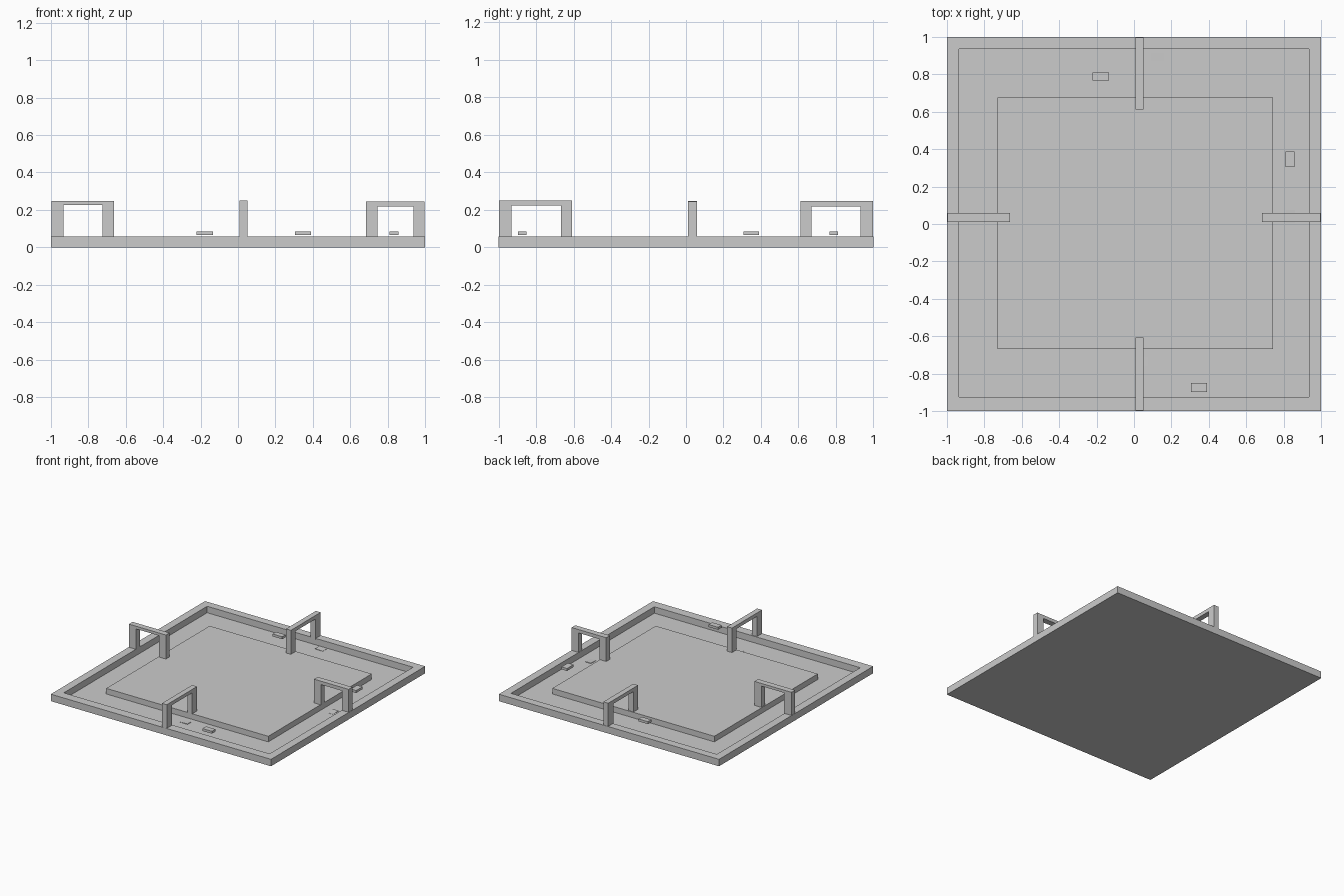
import bpy, bmesh, math
from mathutils import Matrix, Vector

if "Cube" in bpy.data.objects:
    bpy.data.objects.remove(bpy.data.objects["Cube"])


def finish(name, bm):
    bmesh.ops.recalc_face_normals(bm, faces=bm.faces)
    mesh = bpy.data.meshes.new(name)
    bm.to_mesh(mesh)
    bm.free()
    obj = bpy.data.objects.new(name, mesh)
    bpy.context.collection.objects.link(obj)
    return obj


def add_box(bm, x0, x1, y0, y1, z0, z1):
    size = Vector((x1 - x0, y1 - y0, z1 - z0))
    mid = Vector((x0 + x1, y0 + y1, z0 + z1)) / 2
    bmesh.ops.create_cube(bm, size=1, matrix=Matrix.Translation(mid) @ Matrix.Diagonal(size).to_4x4())


def box(name, *bounds):
    bm = bmesh.new()
    add_box(bm, *bounds)
    return finish(name, bm)


# Tray: thin floor with a raised rim, swept as rectangular rings
def tray(name):
    bm = bmesh.new()
    outer = (-1, 1, -1, 1)
    inner = (-0.935, 0.935, -0.925, 0.935)
    rings = []
    for (x0, x1, y0, y1), z in ((outer, 0), (outer, 0.057), (inner, 0.057), (inner, 0.004)):
        rings.append([bm.verts.new((x, y, z)) for x, y in ((x0, y0), (x1, y0), (x1, y1), (x0, y1))])
    for a, b in zip(rings, rings[1:]):
        for i in range(4):
            j = (i + 1) % 4
            bm.faces.new((a[i], a[j], b[j], b[i]))
    bm.faces.new(rings[0])
    bm.faces.new(rings[-1])
    return finish(name, bm)


# Arch: square-cornered profile along a direction, extruded sideways
def arch(name, axis, outer, post_out, post_in, inner, side, top, under, foot=0.05):
    bm = bmesh.new()
    outline = ((outer, foot), (outer, top), (inner, top), (inner, foot),
               (post_in, foot), (post_in, under), (post_out, under), (post_out, foot))
    verts = [bm.verts.new((d, side[0], z) if axis == 'X' else (side[0], d, z)) for d, z in outline]
    face = bm.faces.new(verts)
    new = bmesh.ops.extrude_face_region(bm, geom=[face])['geom']
    shift = side[1] - side[0]
    bmesh.ops.translate(bm, verts=[v for v in new if isinstance(v, bmesh.types.BMVert)],
                        vec=(0, shift, 0) if axis == 'X' else (shift, 0, 0))
    return finish(name, bm)


tray("track_tray")
box("centre_platform", -0.73, 0.742, -0.667, 0.675, 0.003, 0.05)

arch("left_arch", 'X', -0.998, -0.932, -0.725, -0.662, (0.01, 0.058), 0.247, 0.225)
arch("right_arch", 'X', 0.998, 0.937, 0.745, 0.684, (0.01, 0.058), 0.245, 0.217)
arch("front_arch", 'Y', -0.998, -0.932, -0.668, -0.607, (0.008, 0.052), 0.251, 0.222)
arch("back_arch", 'Y', 0.998, 0.932, 0.67, 0.611, (0.008, 0.052), 0.247, 0.217)

# Upper markers hovering over the track
for i, (x, y, w, d) in enumerate(((0.348, -0.874, 0.086, 0.046),
                                  (0.834, 0.347, 0.05, 0.083),
                                  (-0.178, 0.788, 0.086, 0.044))):
    box(f"floating_block_{i + 1}", x - w / 2, x + w / 2, y - d / 2, y + d / 2, 0.065, 0.085)

# Tilted markers sunk into the track floor
for i, (x, y, w, d, rx, ry) in enumerate(((0.125, 0.894, 0.07, 0.046, 0, 3),
                                          (0.04, -0.737, 0.07, 0.046, 0, -3),
                                          (0.836, 0.04, 0.05, 0.07, 3, 0))):
    marker = box(f"sunken_block_{i + 1}", -w / 2, w / 2, -d / 2, d / 2, -0.002, 0.002)
    marker.location = (x, y, 0.005)
    marker.rotation_euler = (math.radians(rx), math.radians(ry), 0)
